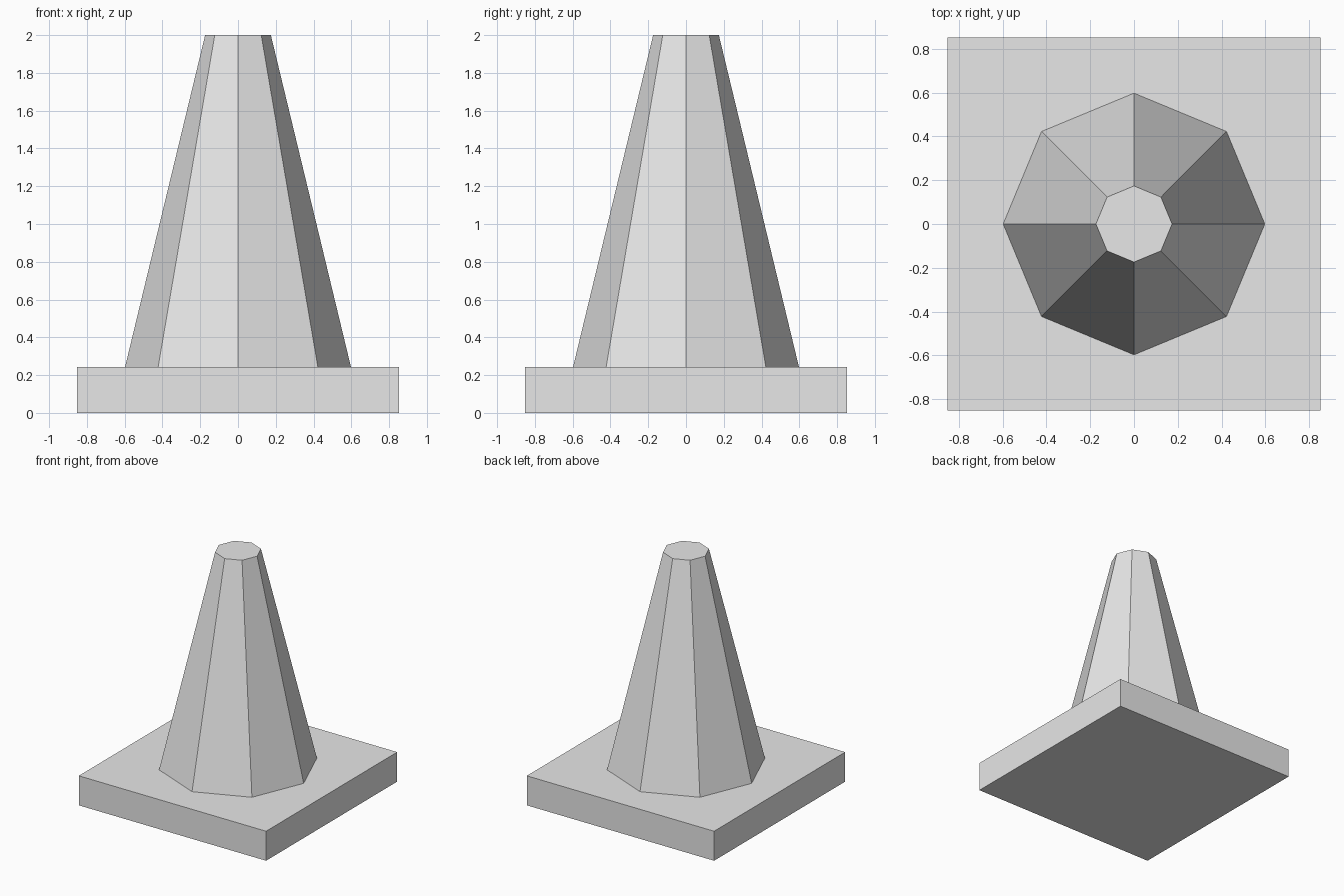
import bpy

if "Cube" in bpy.data.objects:
    bpy.data.objects.remove(bpy.data.objects["Cube"])

# Single plain material
grey = bpy.data.materials.new("light_grey")
grey.diffuse_color = (0.8, 0.8, 0.8, 1.0)
grey.use_nodes = True
grey.node_tree.nodes["Principled BSDF"].inputs["Base Color"].default_value = grey.diffuse_color

BASE_WIDTH = 1.706
BASE_HEIGHT = 0.243
TOP = 2.0


def finish(name):
    obj = bpy.context.object
    obj.name = name
    obj.data.name = name
    obj.data.materials.append(grey)
    return obj


# Square base slab
bpy.ops.mesh.primitive_cube_add(size=1, location=(0, 0, BASE_HEIGHT / 2))
base = finish("base_slab")
base.scale = (BASE_WIDTH, BASE_WIDTH, BASE_HEIGHT)
bpy.ops.object.transform_apply(location=False, rotation=False, scale=True)

# Eight-sided tapered body with a flat top, corners on the axes
bpy.ops.mesh.primitive_cone_add(
    vertices=8, radius1=0.598, radius2=0.174,
    depth=TOP - BASE_HEIGHT, location=(0, 0, (TOP + BASE_HEIGHT) / 2))
finish("cone_body")
